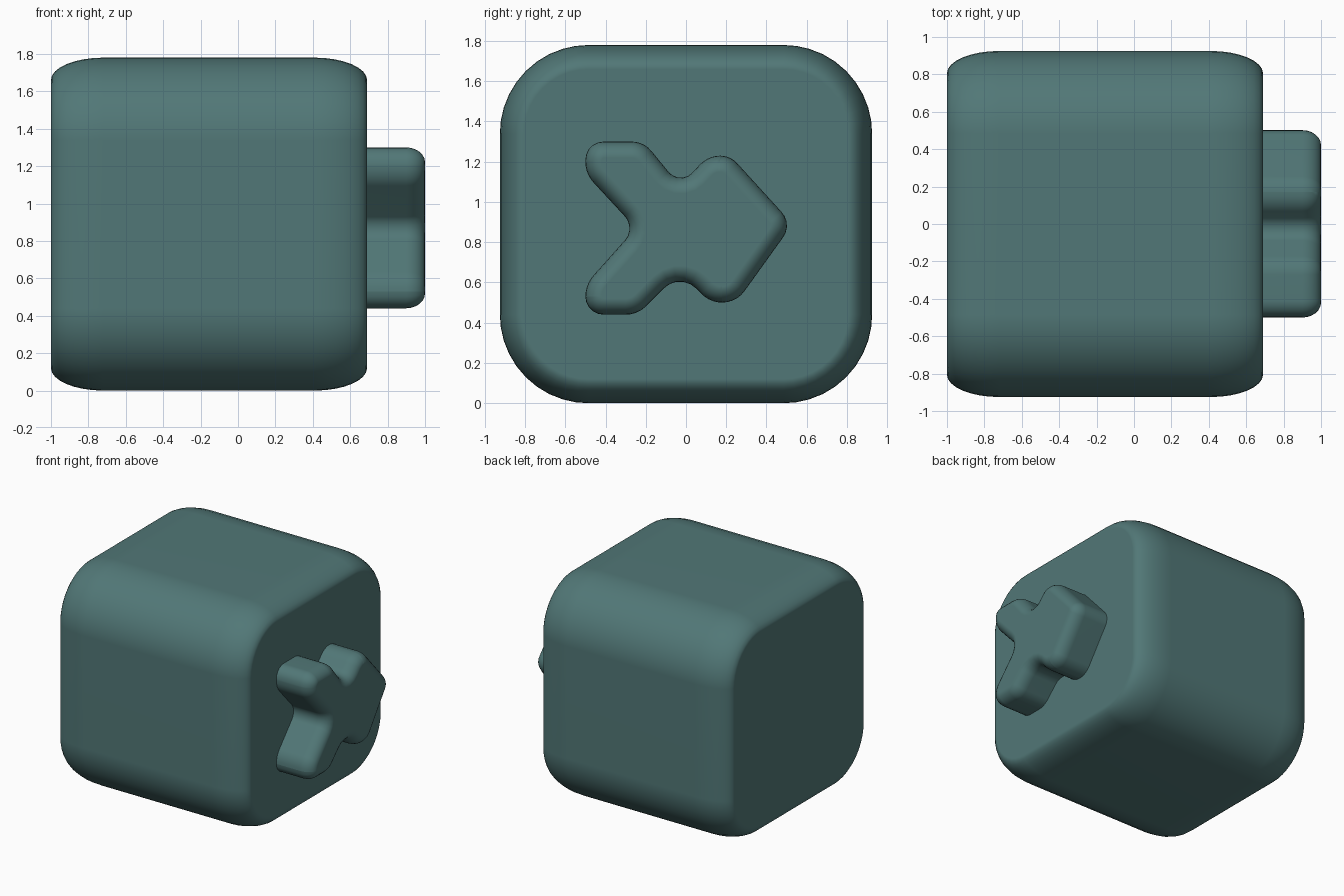
import bpy, bmesh, math
from mathutils import Vector

cube = bpy.data.objects.get("Cube")
if cube:
    bpy.data.objects.remove(cube, do_unlink=True)

# Single painted colour
paint = bpy.data.materials.new("muted_teal")
paint.use_nodes = True
teal = (0.083, 0.186, 0.184, 1)
paint.diffuse_color = teal
shader = paint.node_tree.nodes["Principled BSDF"]
shader.inputs["Base Color"].default_value = teal
shader.inputs["Roughness"].default_value = 0.6


def rounded_outline(corners, inset, steps):
    """Inset a counter-clockwise (y, z, radius cut) polygon and round its corners."""
    moved, count = [], len(corners)
    for i, (y, z, cut) in enumerate(corners):
        here = Vector((y, z))
        d_in = (here - Vector(corners[i - 1][:2])).normalized()
        d_out = (Vector(corners[(i + 1) % count][:2]) - here).normalized()
        n_in, n_out = Vector((-d_in.y, d_in.x)), Vector((-d_out.y, d_out.x))
        miter = (n_in + n_out) / (1 + n_in.dot(n_out))
        turn = math.atan2(d_in.cross(d_out), d_in.dot(d_out))
        cut = max(cut - inset * math.tan(turn / 2), 0.015)
        moved.append((here + miter * inset, d_in, d_out, cut, math.cos(turn / 2)))
    points = []
    for corner, d_in, d_out, cut, weight in moved:
        start, end = corner - d_in * cut, corner + d_out * cut
        for s in range(steps + 1):
            t = s / steps
            a, b, c = (1 - t) ** 2, 2 * t * (1 - t) * weight, t * t
            points.append((start * a + corner * b + end * c) / (a + b + c))
    return points


def loft(name, corners, rings, steps):
    """Skin the rounded outline along x through (x, inset) rings."""
    bm = bmesh.new()
    loops = [[bm.verts.new((x, p.x, p.y)) for p in rounded_outline(corners, inset, steps)]
             for x, inset in rings]
    for low, high in zip(loops, loops[1:]):
        for i in range(len(low)):
            bm.faces.new((low[i - 1], low[i], high[i], high[i - 1]))
    bm.faces.new(loops[0])
    bm.faces.new(loops[-1])
    bmesh.ops.recalc_face_normals(bm, faces=bm.faces)
    mesh = bpy.data.meshes.new(name)
    bm.to_mesh(mesh)
    bm.free()
    mesh.materials.append(paint)
    obj = bpy.data.objects.new(name, mesh)
    bpy.context.collection.objects.link(obj)
    bpy.ops.object.select_all(action="DESELECT")
    obj.select_set(True)
    bpy.context.view_layer.objects.active = obj
    bpy.ops.object.shade_smooth_by_angle(angle=math.radians(40))
    weighted = obj.modifiers.new("flat_caps", "WEIGHTED_NORMAL")
    weighted.keep_sharp = True
    return obj


def rim(x_end, length, depth, steps=8):
    """Elliptical edge rounding that finishes at x_end; length is signed along x."""
    angles = [math.pi / 2 * s / steps for s in range(steps + 1)]
    return [(x_end - length * (1 - math.sin(a)), depth * (1 - math.cos(a))) for a in angles]


# Rounded block body
r = 0.44
block = [(-0.925, 0, r), (0.925, 0, r), (0.925, 1.78, r), (-0.925, 1.78, r)]
loft("rounded_block", block, rim(-1, -0.28, 0.12)[::-1] + rim(0.69, 0.28, 0.12), 10)

# Raised arrow on the side
c = 0.08
arrow = [
    (-0.5, 0.44, 0.09), (-0.24, 0.44, 0.06), (-0.03, 0.65, 0.11), (0.12, 0.5, 0.06),
    (0.25, 0.5, 0.07), (0.53, 0.89, c), (0.22, 1.23, 0.05), (0.11, 1.23, 0.06),
    (-0.03, 1.08, 0.09), (-0.21, 1.3, 0.06), (-0.5, 1.3, 0.09), (-0.5, 1.14, 0.06),
    (-0.25, 0.87, c), (-0.5, 0.59, 0.06),
]
loft("raised_arrow", arrow, [(0.62, 0)] + rim(1, 0.1, 0.08, 6), 5)
